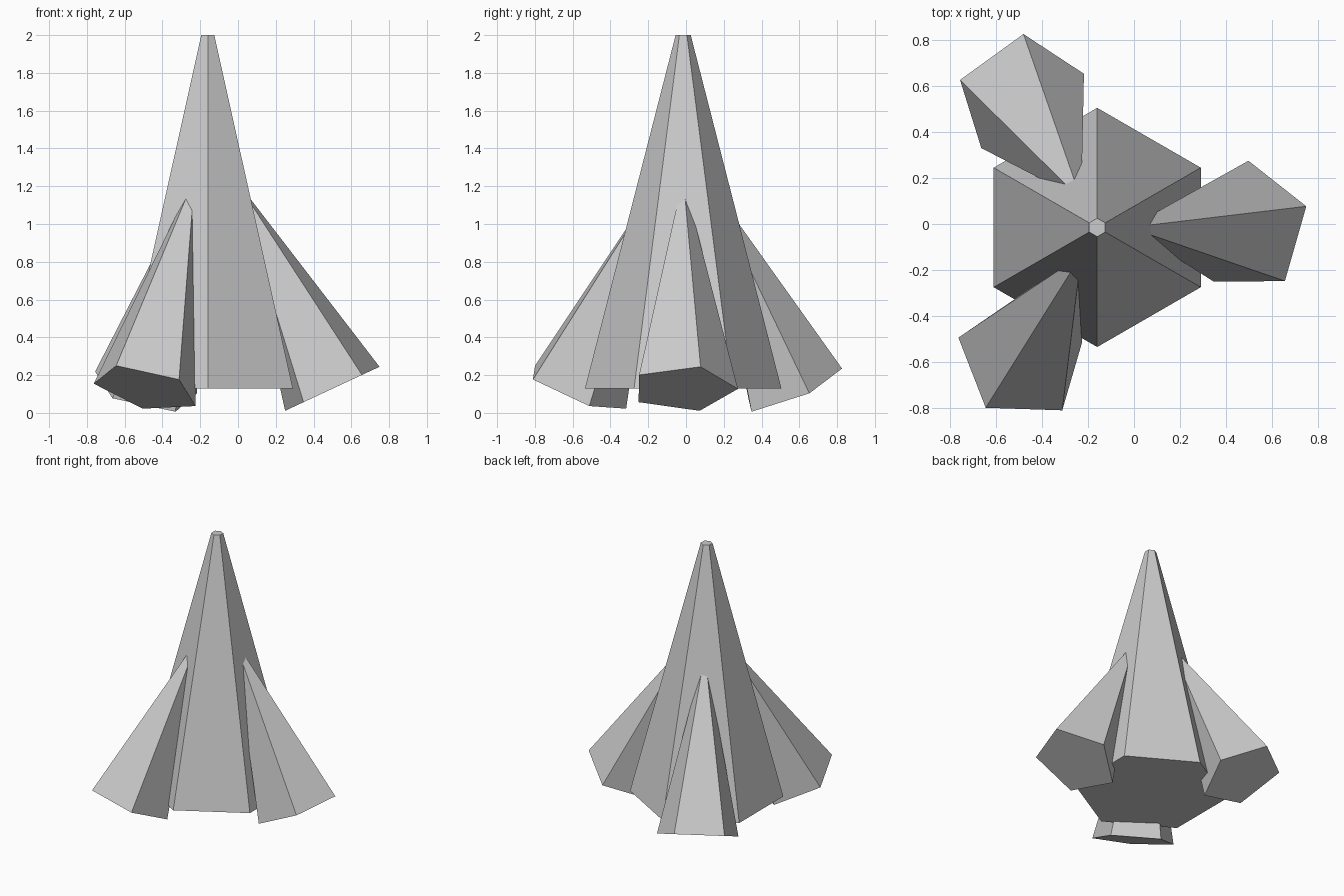
import bpy, bmesh
from math import cos, sin, radians, tau

if "Cube" in bpy.data.objects:
    bpy.data.objects.remove(bpy.data.objects["Cube"])

CX, CY = -0.16, -0.015   # axis of the central spire
BASE_Z = 0.13

grey = bpy.data.materials.new("plain grey")
grey.diffuse_color = (0.6, 0.6, 0.6, 1)
grey.use_nodes = True
grey.node_tree.nodes["Principled BSDF"].inputs["Base Color"].default_value = grey.diffuse_color


def make_cone(name, sides, r1, r2, height, phase):
    """Flat-shaded capped cone standing on its own origin."""
    bm = bmesh.new()
    rings = []
    for r, z in ((r1, 0), (r2, height)):
        rings.append([bm.verts.new((r * cos(phase + tau * i / sides),
                                    r * sin(phase + tau * i / sides), z))
                      for i in range(sides)])
    low, top = rings
    for i in range(sides):
        j = (i + 1) % sides
        bm.faces.new((low[i], low[j], top[j], top[i]))
    bm.faces.new(low[::-1])
    bm.faces.new(top)
    mesh = bpy.data.meshes.new(name)
    bm.to_mesh(mesh)
    bm.free()
    mesh.materials.append(grey)
    obj = bpy.data.objects.new(name, mesh)
    bpy.context.collection.objects.link(obj)
    return obj


# Central six-sided spire
spire = make_cone("central_spire", 6, 0.52, 0.04, 2 - BASE_Z, radians(90))
spire.location = (CX, CY, BASE_Z)

# Three five-sided cones leaning in against the spire
for k in range(3):
    azimuth = radians(120 * k)
    leg = make_cone(f"leaning_cone_{k + 1}", 5, 0.29, 0.022, 1.14,
                    radians(18.5 + 24 * k))
    leg.rotation_euler = (0, radians(-25), azimuth)
    leg.location = (CX + 0.66 * cos(azimuth), CY + 0.66 * sin(azimuth), 0.128)
